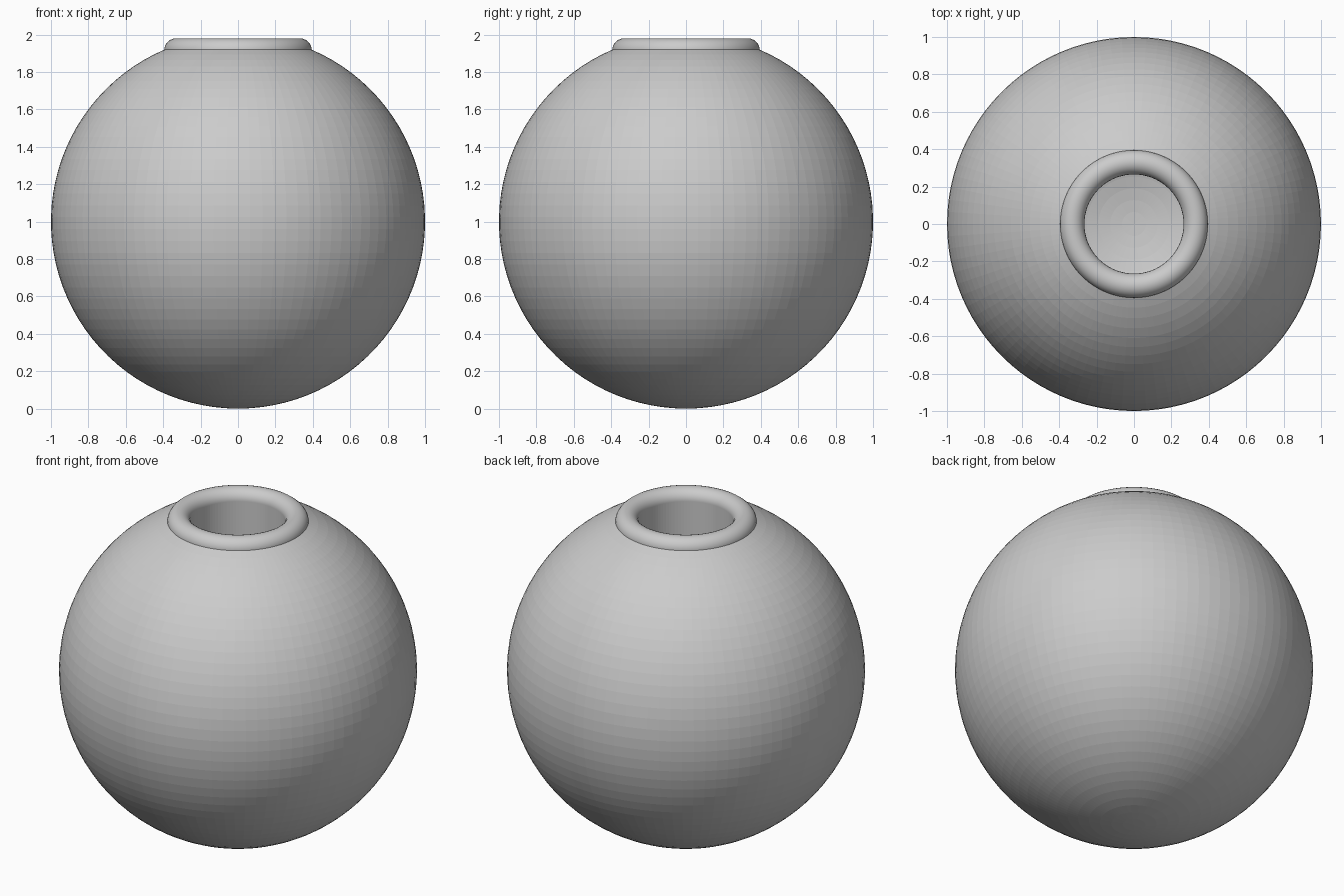
import bpy, bmesh, math

if "Cube" in bpy.data.objects:
    bpy.data.objects.remove(bpy.data.objects["Cube"])

SEGMENTS = 96


def lathe(name, profile, closed=False):
    """Revolve an (r, z) profile around the z axis."""
    bm = bmesh.new()
    verts = [bm.verts.new((r, 0, z)) for r, z in profile]
    pairs = list(zip(verts, verts[1:]))
    if closed:
        pairs.append((verts[-1], verts[0]))
    edges = [bm.edges.new(p) for p in pairs]
    bmesh.ops.spin(bm, geom=verts + edges, cent=(0, 0, 0), axis=(0, 0, 1),
                   angle=2 * math.pi, steps=SEGMENTS, use_duplicate=False)
    bmesh.ops.remove_doubles(bm, verts=bm.verts, dist=1e-5)
    bmesh.ops.recalc_face_normals(bm, faces=bm.faces)
    mesh = bpy.data.meshes.new(name)
    bm.to_mesh(mesh)
    bm.free()
    obj = bpy.data.objects.new(name, mesh)
    bpy.context.collection.objects.link(obj)
    return obj


# Rim and mouth sizes
RIM_R, TUBE_R, RIM_Z = 0.33, 0.065, 1.915

# Round body: sphere from the bottom pole up to the mouth under the rim
mouth_angle = math.pi - math.asin(RIM_R)
body = lathe("body", [(math.sin(a), 1 - math.cos(a))
                      for a in (mouth_angle * i / 44 for i in range(45))])

# Rounded rim ring
rim = lathe("rim", [(RIM_R + TUBE_R * math.cos(2 * math.pi * i / 24),
                     RIM_Z + TUBE_R * math.sin(2 * math.pi * i / 24))
                    for i in range(24)], closed=True)
for p in rim.data.polygons:
    p.use_smooth = True

# Straight inner wall of the mouth, open to the hollow below
inner = RIM_R - TUBE_R
neck = lathe("inner_neck", [(inner, RIM_Z), (inner, 1.65)])
